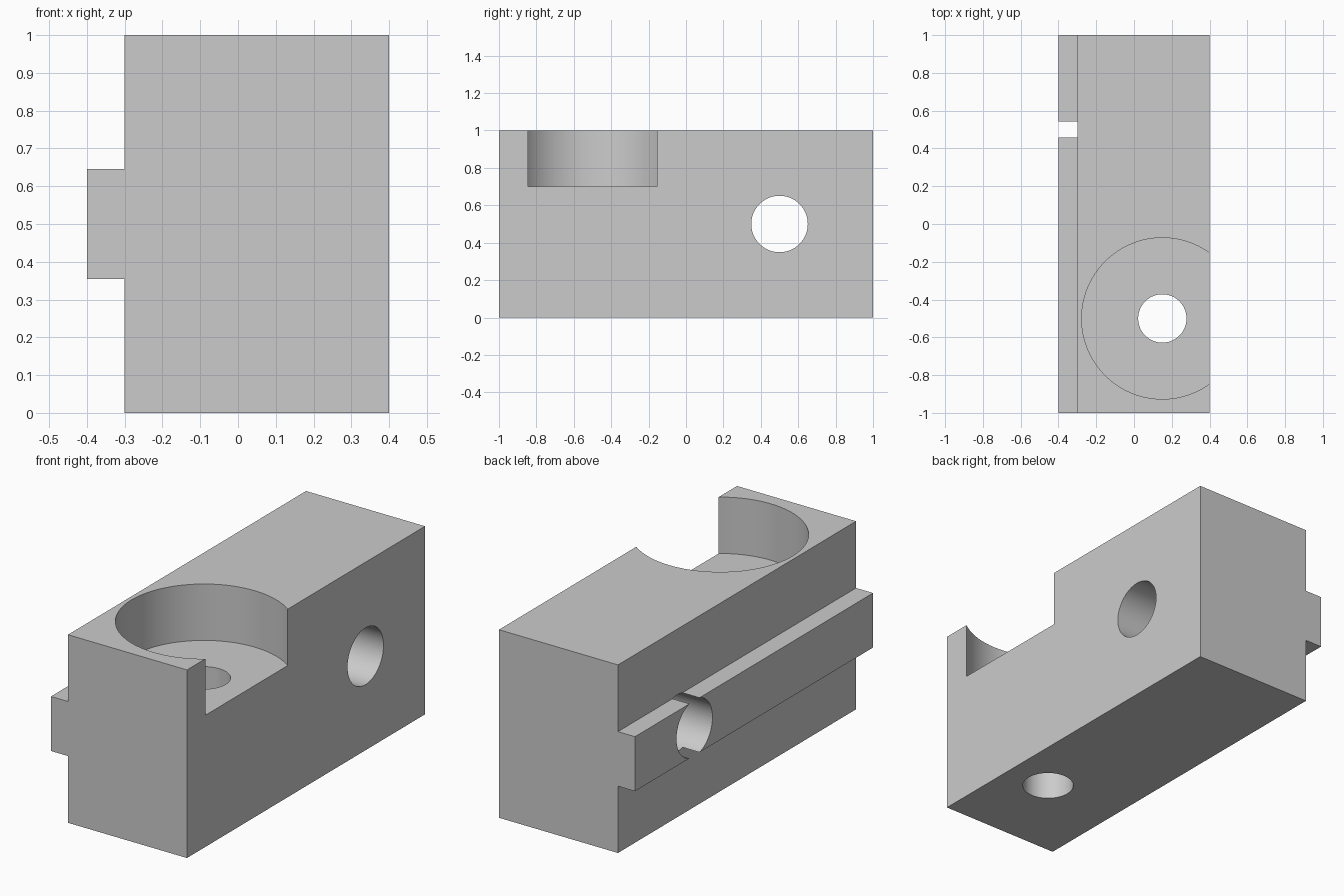
import bpy, bmesh
from math import radians
from mathutils import Matrix

cube = bpy.data.objects.get("Cube")
if cube:
    bpy.data.objects.remove(cube, do_unlink=True)

grey = bpy.data.materials.new("light grey")
grey.use_nodes = True
colour = (0.6, 0.6, 0.6, 1)
grey.diffuse_color = colour
grey.node_tree.nodes["Principled BSDF"].inputs["Base Color"].default_value = colour


def make_object(name, bm):
    bmesh.ops.recalc_face_normals(bm, faces=bm.faces)
    mesh = bpy.data.meshes.new(name)
    bm.to_mesh(mesh)
    bm.free()
    mesh.materials.append(grey)
    obj = bpy.data.objects.new(name, mesh)
    bpy.context.collection.objects.link(obj)
    return obj


def cutter(name, radius, depth, centre, axis="Z"):
    bm = bmesh.new()
    turn = Matrix.Rotation(radians(90), 4, "Y") if axis == "X" else Matrix()
    bmesh.ops.create_cone(bm, cap_ends=True, segments=96, radius1=radius,
                          radius2=radius, depth=depth,
                          matrix=Matrix.Translation(centre) @ turn)
    obj = make_object(name, bm)
    obj.hide_render = True
    return obj


# Block with a guide rail: one cross-section extruded along y
side, rail, low, high = -0.3, -0.4, 0.355, 0.645
profile = [(0.4, 0), (0.4, 1), (side, 1), (side, high),
           (rail, high), (rail, low), (side, low), (side, 0)]
bm = bmesh.new()
face = bm.faces.new([bm.verts.new((x, -1, z)) for x, z in profile])
extruded = bmesh.ops.extrude_face_region(bm, geom=[face], use_keep_orig=True)
bmesh.ops.translate(bm, vec=(0, 2, 0),
                    verts=[v for v in extruded["geom"] if isinstance(v, bmesh.types.BMVert)])
block = make_object("clamp_block", bm)

# Round pocket open to the side, screw hole through its floor, cross hole
cutters = [
    cutter("pocket_cutter", 0.427, 0.6, (0.15, -0.5, 1.0)),
    cutter("screw_hole_cutter", 0.128, 3, (0.15, -0.5, 0.5)),
    cutter("cross_hole_cutter", 0.151, 3, (0, 0.5, 0.5), "X"),
]
bpy.ops.object.select_all(action="DESELECT")
block.select_set(True)
bpy.context.view_layer.objects.active = block
for tool in cutters:
    cut = block.modifiers.new(tool.name, "BOOLEAN")
    cut.operation = "DIFFERENCE"
    cut.solver = "EXACT"
    cut.object = tool
    bpy.ops.object.modifier_apply(modifier=cut.name)
for tool in cutters:
    bpy.data.objects.remove(tool, do_unlink=True)

# Smooth bores with sharp rims
bpy.ops.object.shade_smooth_by_angle(angle=radians(30))
